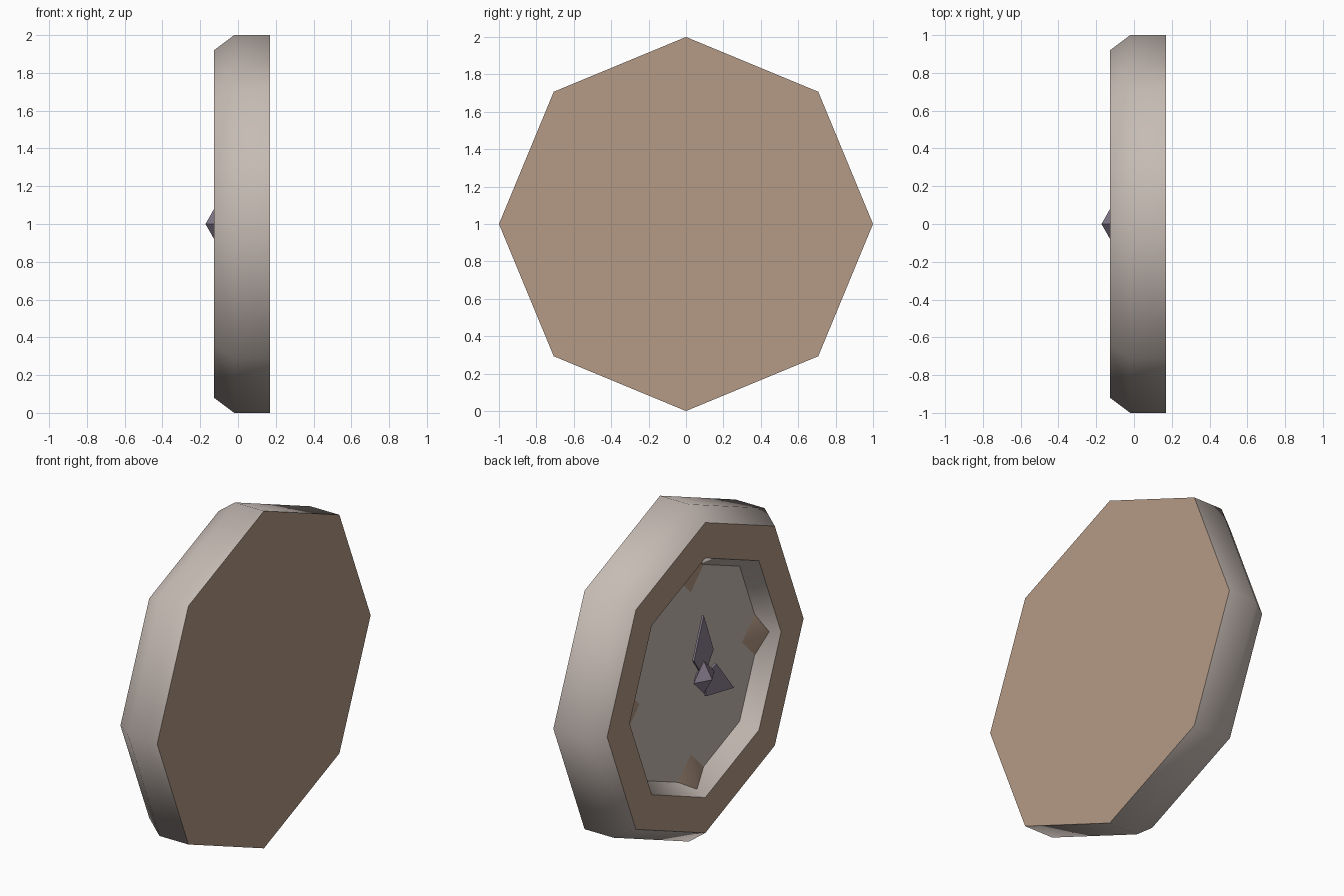
import bpy, bmesh, math
from mathutils import Vector, Matrix

cube = bpy.data.objects.get("Cube")
if cube:
    bpy.data.objects.remove(cube, do_unlink=True)


def material(name, rgb):
    m = bpy.data.materials.new(name)
    m.use_nodes = True
    m.diffuse_color = (*rgb, 1)
    m.node_tree.nodes["Principled BSDF"].inputs["Base Color"].default_value = (*rgb, 1)
    return m


stone = material("warm grey", (0.57, 0.50, 0.46))
tan = material("tan brown", (0.46, 0.32, 0.235))
slate = material("dark slate", (0.25, 0.21, 0.28))


def finish(name, bm, mats, smooth=None):
    bmesh.ops.recalc_face_normals(bm, faces=bm.faces)
    me = bpy.data.meshes.new(name)
    bm.to_mesh(me)
    bm.free()
    ob = bpy.data.objects.new(name, me)
    bpy.context.collection.objects.link(ob)
    for m in mats:
        me.materials.append(m)
    ob.location.z = 1
    if smooth:
        bpy.ops.object.select_all(action="DESELECT")
        ob.select_set(True)
        bpy.context.view_layer.objects.active = ob
        bpy.ops.object.shade_smooth_by_angle(angle=math.radians(smooth))
    return ob


def ring(bm, x, r, sides):
    step = 2 * math.pi / sides
    return [bm.verts.new((x, r * math.sin(i * step), r * math.cos(i * step)))
            for i in range(sides)]


# Octagonal case: back, side, chamfer, front rim, inner wall, dial
BACK, RIM, DIAL = 0.17, -0.127, -0.03
profile = [(BACK, 1), (-0.02, 1), (RIM, 0.92), (RIM, 0.71), (DIAL, 0.65)]
bm = bmesh.new()
rings = [ring(bm, x, r, 8) for x, r in profile]
for a, b in zip(rings, rings[1:]):
    for i in range(8):
        j = (i + 1) % 8
        bm.faces.new((a[i], a[j], b[j], b[i]))
bm.faces.new(rings[0])
bm.faces.new(rings[-1])
# Flat back and front rim are tan, the rest is grey
for f in bm.faces:
    xs = [v.co.x for v in f.verts]
    if min(xs) == max(xs) and abs(xs[0] - DIAL) > 0.01:
        f.material_index = 1
finish("clock_case", bm, [stone, tan], smooth=50)

# Four wedge markers in the corners of the dial
for k, label in enumerate(["top", "left", "bottom", "right"]):
    bm = bmesh.new()
    tip, side_a, side_b, ridge = [bm.verts.new(p) for p in (
        (DIAL - 0.001, 0, 0.48), (DIAL - 0.001, 0.12, 0.6),
        (DIAL - 0.001, -0.12, 0.6), (-0.072, 0, 0.676))]
    for tri in ((tip, side_a, ridge), (tip, ridge, side_b),
                (tip, side_b, side_a), (side_a, side_b, ridge)):
        bm.faces.new(tri)
    bmesh.ops.rotate(bm, verts=bm.verts, cent=(0, 0, 0),
                     matrix=Matrix.Rotation(k * math.pi / 2, 3, "X"))
    finish(label + "_marker", bm, [tan], smooth=50)


# Kite-shaped hands
def hand(name, shoulder, length, angle):
    bm = bmesh.new()
    outline = [(0, 0), (0.092, shoulder), (0, length), (-0.092, shoulder)]
    face = bm.faces.new([bm.verts.new((-0.117, y, z)) for y, z in outline])
    out = bmesh.ops.extrude_face_region(bm, geom=[face])
    bmesh.ops.translate(bm, vec=Vector((0.012, 0, 0)),
                        verts=[g for g in out["geom"] if isinstance(g, bmesh.types.BMVert)])
    bmesh.ops.rotate(bm, verts=bm.verts, cent=(0, 0, 0),
                     matrix=Matrix.Rotation(math.radians(angle), 3, "X"))
    finish(name, bm, [slate])


hand("minute_hand", 0.13, 0.367, 0)
hand("hour_hand", 0.083, 0.33, 121)

# Faceted centre cap
bm = bmesh.new()
belt = ring(bm, -0.117, 0.097, 4)
for x in (-0.172, -0.062):
    apex = bm.verts.new((x, 0, 0))
    for i in range(4):
        bm.faces.new((belt[i], belt[(i + 1) % 4], apex))
finish("centre_cap", bm, [slate])
